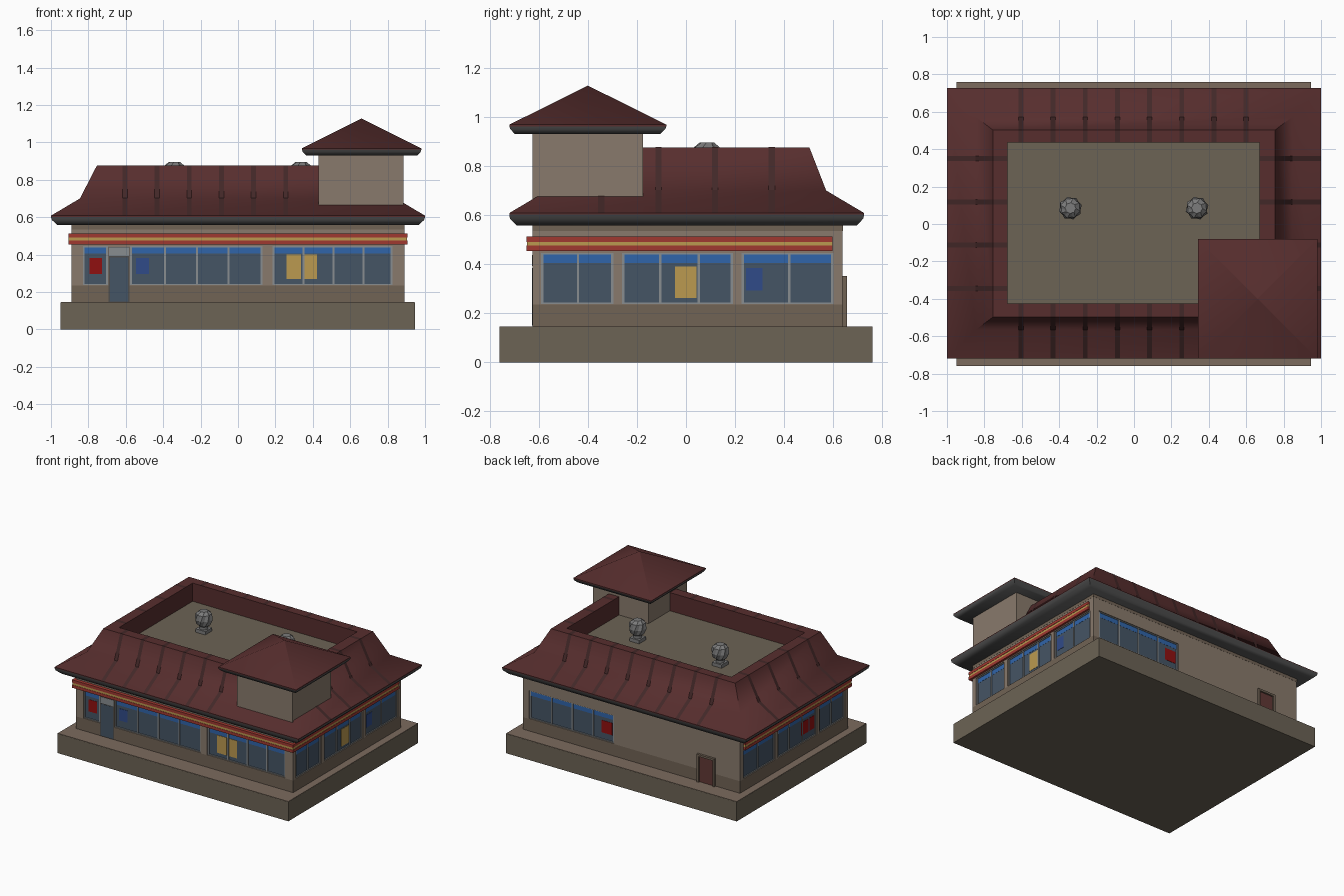
import bpy, bmesh, math

if "Cube" in bpy.data.objects:
    bpy.data.objects.remove(bpy.data.objects["Cube"])


def mat(name, r, g, b):
    m = bpy.data.materials.new(name)
    m.diffuse_color = (r, g, b, 1)
    m.use_nodes = True
    m.node_tree.nodes["Principled BSDF"].inputs["Base Color"].default_value = m.diffuse_color
    return m


ROOF = mat("roof_red", .095, .027, .027)
RIB = mat("rib_dark_red", .055, .021, .021)
WALL = mat("wall_tan", .25, .195, .15)
LOW = mat("wainscot_brown", .165, .125, .09)
BASE = mat("base_brown", .15, .125, .09)
PAVE = mat("paving_brown", .2, .145, .11)
TRIM = mat("trim_dark", .075, .075, .075)
FRAME = mat("frame_grey", .25, .27, .28)
GLASS = mat("glass", .06, .09, .13)
BLUE = mat("blue_band", .03, .13, .4)
NAVY = mat("navy_poster", .03, .07, .25)
RED = mat("red", .28, .005, .005)
STRIPE = mat("stripe_red", .35, .04, .03)
GOLD = mat("gold", .5, .32, .08)
DOOR = mat("door_brown", .12, .04, .035)
VENT = mat("vent_grey", .2, .2, .2)


def build(name, bm, m=None, smooth=None):
    bmesh.ops.recalc_face_normals(bm, faces=bm.faces)
    me = bpy.data.meshes.new(name)
    bm.to_mesh(me)
    bm.free()
    ob = bpy.data.objects.new(name, me)
    bpy.context.collection.objects.link(ob)
    if m:
        me.materials.append(m)
    if smooth:
        me.shade_smooth()
        me.set_sharp_from_angle(angle=math.radians(smooth))
    return ob


def loft(name, rings, m, caps=(True, True), smooth=None):
    """Rectangular rings (x0, x1, y0, y1, z) joined bottom to top."""
    bm = bmesh.new()
    vs = [[bm.verts.new((x, y, z)) for x, y in ((a, c), (b, c), (b, d), (a, d))]
          for a, b, c, d, z in rings]
    for r, s in zip(vs, vs[1:]):
        for i in range(4):
            j = (i + 1) % 4
            bm.faces.new((r[i], r[j], s[j], s[i]))
    if caps[0]:
        bm.faces.new(vs[0][::-1])
    if caps[1]:
        bm.faces.new(vs[-1])
    return build(name, bm, m, smooth)


def box(name, x0, x1, y0, y1, z0, z1, m):
    return loft(name, [(x0, x1, y0, y1, z0), (x0, x1, y0, y1, z1)], m)


WX, WF, WB = .89, -.625, .638
DEEP = .014


def panel(name, side, u0, u1, z0, z1, d, m, back=.03):
    """Thin box whose face stands out by d from one wall."""
    if side == "front":
        return box(name, u0, u1, WF - d, WF + back, z0, z1, m)
    if side == "back":
        return box(name, u0, u1, WB - back, WB + d, z0, z1, m)
    s = 1 if side == "right" else -1
    a, b = sorted((s * (WX - back), s * (WX + d)))
    return box(name, a, b, u0, u1, z0, z1, m)


# Plinth with paving on top
box("plinth", -.948, .945, -.76, .76, 0, .143, BASE)
box("paving", -.947, .944, -.759, .759, .14, .146, PAVE)

# Walls
walls = box("walls", -WX, WX, WF, WB, .235, .575, WALL)
box("wainscot", -WX, WX, WF, WB, .145, .235, LOW)
box("wall_cornice", -WX - .001, WX + .001, WF - .001, WB + .001, .535, .575, LOW)

# Striped band wraps the front and both sides
for z0, z1, e, m in ((.453, .475, 0, STRIPE), (.475, .491, -.002, GOLD), (.491, .512, 0, STRIPE)):
    box("stripe_band", -.907 - e, .905 + e, -.65 - e, .597, z0, z1, m)


def window(side, posts, z0=.241, z1=.442):
    """Glazing set into a shallow opening cut in the wall."""
    a, b = posts[0], posts[-1]
    cutter = panel("window_cutter", side, a - .005, b + .005, z0 - .003, z1 + .003, .05, None, DEEP)
    cutter.hide_render = cutter.hide_viewport = True
    mod = walls.modifiers.new("opening", "BOOLEAN")
    mod.object, mod.operation, mod.solver = cutter, "DIFFERENCE", "EXACT"
    panel(side + "_glass", side, a, b, z0, z1, .002 - DEEP, GLASS)
    panel(side + "_blue_band", side, a, b, z1 - .037, z1, .003 - DEEP, BLUE)
    for p in posts:
        panel(side + "_mullion", side, p - .005, p + .005, z0, z1, .008 - DEEP, FRAME)
    for z in (z0, z1):
        panel(side + "_rail", side, a - .005, b + .005, z - .003, z + .003, .008 - DEEP, FRAME)


window("front", [-.825, -.7])
window("front", [-.572, -.39, -.22, -.05, .125])
window("front", [.19, .35, .51, .67, .82])
for side in ("right", "left"):
    window(side, [-.585, -.44, -.3])
    window(side, [-.255, -.105, .052, .187])
    window(side, [.232, .42, .595])
window("back", [.15, .32, .49, .66, .835])

# Posters
for side, a, b, z0, z1, m in (
        ("front", -.795, -.727, .295, .383, RED), ("front", -.545, -.475, .295, .383, NAVY),
        ("front", .26, .338, .27, .4, GOLD), ("front", .344, .422, .27, .4, GOLD),
        ("right", -.045, .042, .262, .39, GOLD), ("right", .245, .312, .292, .385, NAVY),
        ("left", -.27, -.19, .29, .385, RED), ("left", -.175, -.09, .29, .385, RED),
        ("back", .165, .255, .29, .38, RED)):
    panel(side + "_poster", side, a, b, z0, z1, .004 - DEEP, m)

# Doors
panel("front_door_frame", "front", -.692, -.58, .146, .44, .001, TRIM)
panel("front_door_glass", "front", -.685, -.587, .15, .385, .002, GLASS)
panel("front_door_header", "front", -.69, -.582, .392, .437, .003, FRAME)
for a, b, z in ((-.69, -.675, .146), (-.56, -.545, .146), (-.69, -.545, .337)):
    panel("back_door_frame", "back", a, b, z, .352, .017, LOW)
panel("back_door", "back", -.675, -.56, .146, .337, .005, DOOR)

# Main roof: dark eave, flared skirt, steep parapet and sunken deck
loft("eave", [(-.965, .965, -.69, .695, .557), (-.995, .995, -.717, .722, .585),
              (-1, 1, -.72, .726, .602)], TRIM, smooth=50)
loft("roof", [(-1, 1, -.72, .726, .602), (-1, 1, -.72, .726, .608), (-.845, .845, -.565, .571, .7),
              (-.755, .755, -.498, .503, .875), (-.677, .672, -.425, .436, .875),
              (-.677, .672, -.425, .436, .73)], ROOF, (False, False), 50)
box("roof_deck", -.677, .672, -.425, .436, .72, .74, BASE)


def rib(side, u, w=.013, t=.0012):
    """Strip following the roof profile at position u along one side."""
    prof = {"front": [(-.72, .608), (-.565, .7), (-.498, .875), (-.425, .875)],
            "back": [(.726, .608), (.571, .7), (.503, .875), (.436, .875)],
            "right": [(1, .608), (.845, .7), (.755, .875), (.672, .875)],
            "left": [(-1, .608), (-.845, .7), (-.755, .875), (-.677, .875)]}[side]
    bm = bmesh.new()
    rows = []
    for p, z in prof:
        q = p + math.copysign(t if .65 < z < .8 else 0, p)
        rows.append([bm.verts.new((e, q, z + t) if side in ("front", "back") else (q, e, z + t))
                     for e in (u - w, u + w)])
    for r, s in zip(rows, rows[1:]):
        bm.faces.new((r[0], r[1], s[1], s[0]))
    ob = build(side + "_rib", bm, RIB)
    if ob.data.polygons[0].normal.z < 0:
        ob.data.flip_normals()


for i in range(8):
    u = -.605 + i * .172
    rib("back", u)
    if u < .4:
        rib("front", u)
for u in (-.345, -.112, .118, .35):
    rib("left", u)
    rib("right", u)

# Corner tower with a hipped roof
box("tower_walls", .43, .885, -.625, -.175, .6, .95, WALL)
loft("tower_eave", [(.365, .96, -.697, -.105, .93), (.345, .977, -.716, -.085, .95),
                    (.342, .98, -.72, -.08, .961)], TRIM, smooth=50)
loft("tower_roof", [(.342, .98, -.72, -.08, .961), (.342, .98, -.72, -.08, .968),
                    (.66, .662, -.401, -.399, 1.127)], ROOF, smooth=50)

# Rooftop turbine vents with twisted, pleated heads
for x in (-.34, .337):
    box("vent_base", x - .04, x + .04, .045, .125, .735, .765, VENT)
    bm = bmesh.new()
    n, prof = 16, ((.03, .765), (.03, .785), (.05, .8), (.063, .835), (.056, .875), (.03, .895))
    rows = []
    for k, (r, z) in enumerate(prof):
        rows.append([bm.verts.new((x + r * f * math.cos(a), .085 + r * f * math.sin(a), z))
                     for i in range(n)
                     for a in [2 * math.pi * i / n + .22 * k]
                     for f in [1 if i % 2 or k < 2 else .87]])
    for r, s in zip(rows, rows[1:]):
        for i in range(n):
            j = (i + 1) % n
            bm.faces.new((r[i], r[j], s[j], s[i]))
    bm.faces.new(rows[-1])
    build("vent_turbine", bm, VENT)
